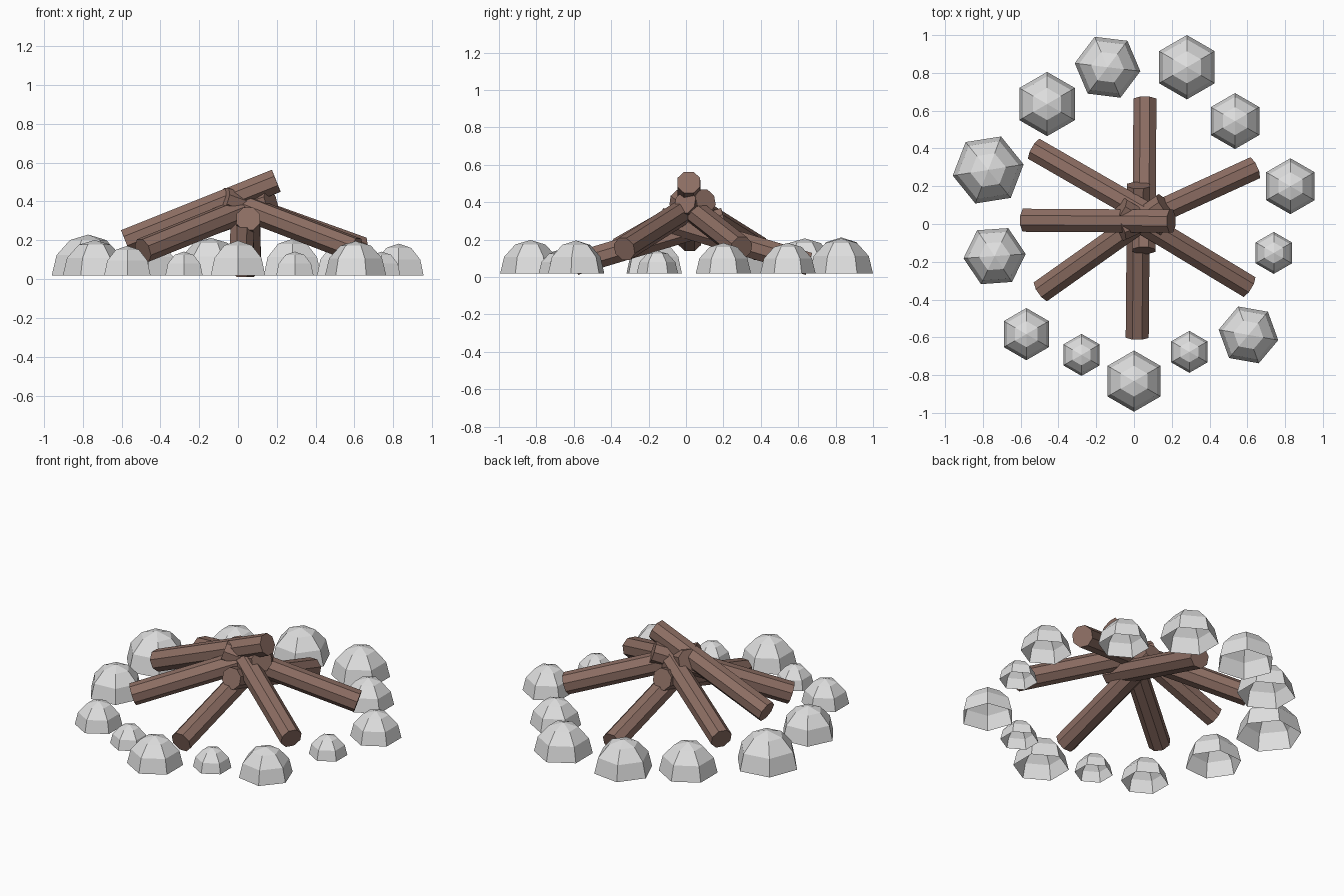
import bpy, bmesh, math
from mathutils import Vector, Matrix

if "Cube" in bpy.data.objects:
    bpy.data.objects.remove(bpy.data.objects["Cube"])


def material(name, rgb):
    m = bpy.data.materials.new(name)
    m.diffuse_color = (*rgb, 1)
    m.use_nodes = True
    m.node_tree.nodes["Principled BSDF"].inputs["Base Color"].default_value = m.diffuse_color
    return m


wood = material("brown wood", (0.266, 0.156, 0.125))
rock = material("light grey stone", (0.745, 0.745, 0.745))


def finish(bm, name, mat):
    bmesh.ops.recalc_face_normals(bm, faces=bm.faces)
    me = bpy.data.meshes.new(name)
    bm.to_mesh(me)
    bm.free()
    me.materials.append(mat)
    bpy.context.collection.objects.link(bpy.data.objects.new(name, me))


def log(name, low, high, radius=0.066):
    """Eight-sided log between two end centres, with a flat side facing up."""
    low, high = Vector(low), Vector(high)
    axis = (high - low).normalized()
    side = Vector((0, 0, 1)).cross(axis).normalized()
    up = axis.cross(side)
    rot = Matrix((side, up, axis)).transposed().to_4x4()
    bm = bmesh.new()
    bmesh.ops.create_cone(bm, cap_ends=True, segments=8, radius1=radius, radius2=radius,
                          depth=(high - low).length,
                          matrix=Matrix.Translation((low + high) / 2) @ rot
                          @ Matrix.Rotation(math.pi / 8, 4, 'Z'))
    finish(bm, name, wood)


def stone(name, x, y, r, turn):
    """Six-sided open-bottomed dome resting just above the ground."""
    bm = bmesh.new()
    rings = []
    for lat in (0, 30, 60):
        rr, z = r * math.cos(math.radians(lat)), 0.018 + 1.11 * r * math.sin(math.radians(lat))
        rings.append([bm.verts.new((x + rr * math.cos(math.radians(turn + 60 * i)),
                                    y + rr * math.sin(math.radians(turn + 60 * i)), z))
                      for i in range(6)])
    top = bm.verts.new((x, y, 0.018 + 1.11 * r))
    for i in range(6):
        j = (i + 1) % 6
        for a, b in zip(rings, rings[1:]):
            bm.faces.new((a[i], a[j], b[j], b[i]))
        bm.faces.new((rings[2][i], rings[2][j], top))
    me_up = bm.faces
    finish(bm, name, rock)


# Logs leaning together, low end then high end
logs = [
    ((-0.58, 0.02, 0.195), (0.197, 0.015, 0.506)),
    ((0.058, 0.657, 0.07), (0.052, -0.14, 0.31)),
    ((0.017, -0.595, 0.07), (0.024, 0.205, 0.31)),
    ((-0.49, -0.355, 0.147), (0.16, 0.105, 0.41)),
    ((-0.525, 0.395, 0.15), (0.17, -0.005, 0.40)),
    ((0.635, 0.295, 0.155), (-0.075, -0.03, 0.41)),
    ((0.605, -0.33, 0.15), (-0.075, 0.08, 0.41)),
]
for n, (a, b) in enumerate(logs, 1):
    log(f"log_{n}", a, b)

# Ring of stones: x, y, radius, turn
stones = [
    (0.28, 0.83, 0.17, 30), (-0.14, 0.83, 0.175, -7), (-0.46, 0.635, 0.17, 30),
    (-0.772, 0.286, 0.19, 9), (-0.738, -0.17, 0.165, 4), (-0.57, -0.583, 0.138, 30),
    (-0.278, -0.693, 0.111, 30), (0, -0.832, 0.162, 30), (0.293, -0.677, 0.111, 30),
    (0.606, -0.587, 0.16, -10), (0.74, -0.153, 0.111, 30), (0.828, 0.2, 0.148, 30),
    (0.535, 0.545, 0.148, 30),
]
for n, s in enumerate(stones, 1):
    stone(f"ring_stone_{n}", *s)
